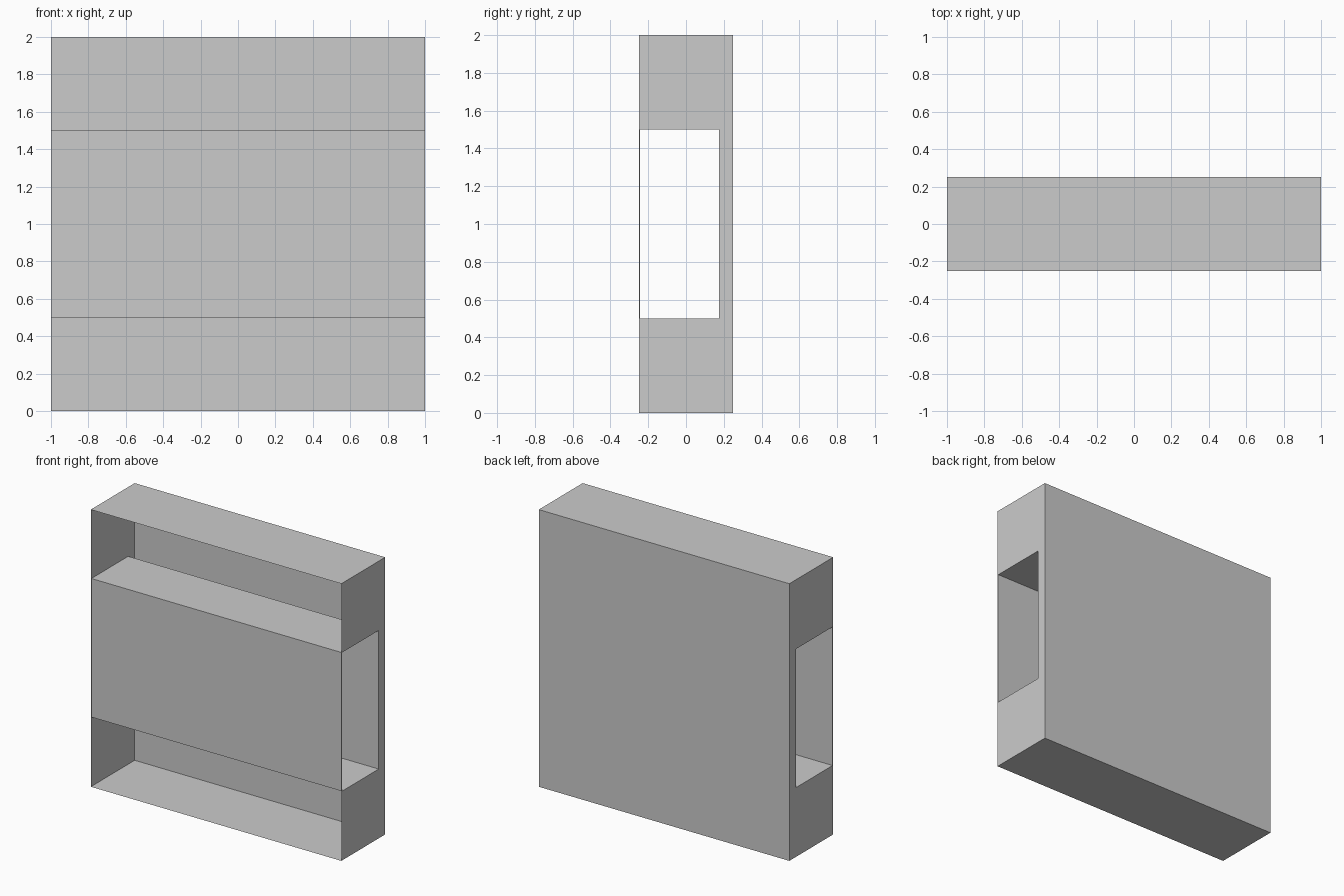
import bpy, bmesh

if "Cube" in bpy.data.objects:
    bpy.data.objects.remove(bpy.data.objects["Cube"])

HALF = 1.0                                 # half width along x
OUTER = (-0.25, 0.25, 0.0, 2.0)            # y0, y1, z0, z1 of the casing
INNER = (-0.243, 0.176, 0.5, 1.5)          # y0, y1, z0, z1 of the duct


def ring(bm, x, rect):
    y0, y1, z0, z1 = rect
    return [bm.verts.new((x, y, z)) for y, z in ((y0, z0), (y1, z0), (y1, z1), (y0, z1))]


def bridge(bm, a, b, sides=range(4)):
    for i in sides:
        j = (i + 1) % 4
        bm.faces.new((a[i], a[j], b[j], b[i]))


def finish(bm, name):
    mesh = bpy.data.meshes.new(name)
    bm.to_mesh(mesh)
    bm.free()
    obj = bpy.data.objects.new(name, mesh)
    bpy.context.collection.objects.link(obj)


# Thin casing: floor, back and top (front open), with pierced end walls
bm = bmesh.new()
left, right = ring(bm, -HALF, OUTER), ring(bm, HALF, OUTER)
bridge(bm, right, left, sides=(0, 1, 2))
bridge(bm, left, ring(bm, -HALF, INNER))
bridge(bm, ring(bm, HALF, INNER), right)
bmesh.ops.recalc_face_normals(bm, faces=bm.faces)
finish(bm, "casing")

# Open-ended rectangular duct running between the end wall openings
bm = bmesh.new()
bridge(bm, ring(bm, HALF, INNER), ring(bm, -HALF, INNER))
bmesh.ops.recalc_face_normals(bm, faces=bm.faces)
finish(bm, "duct")
